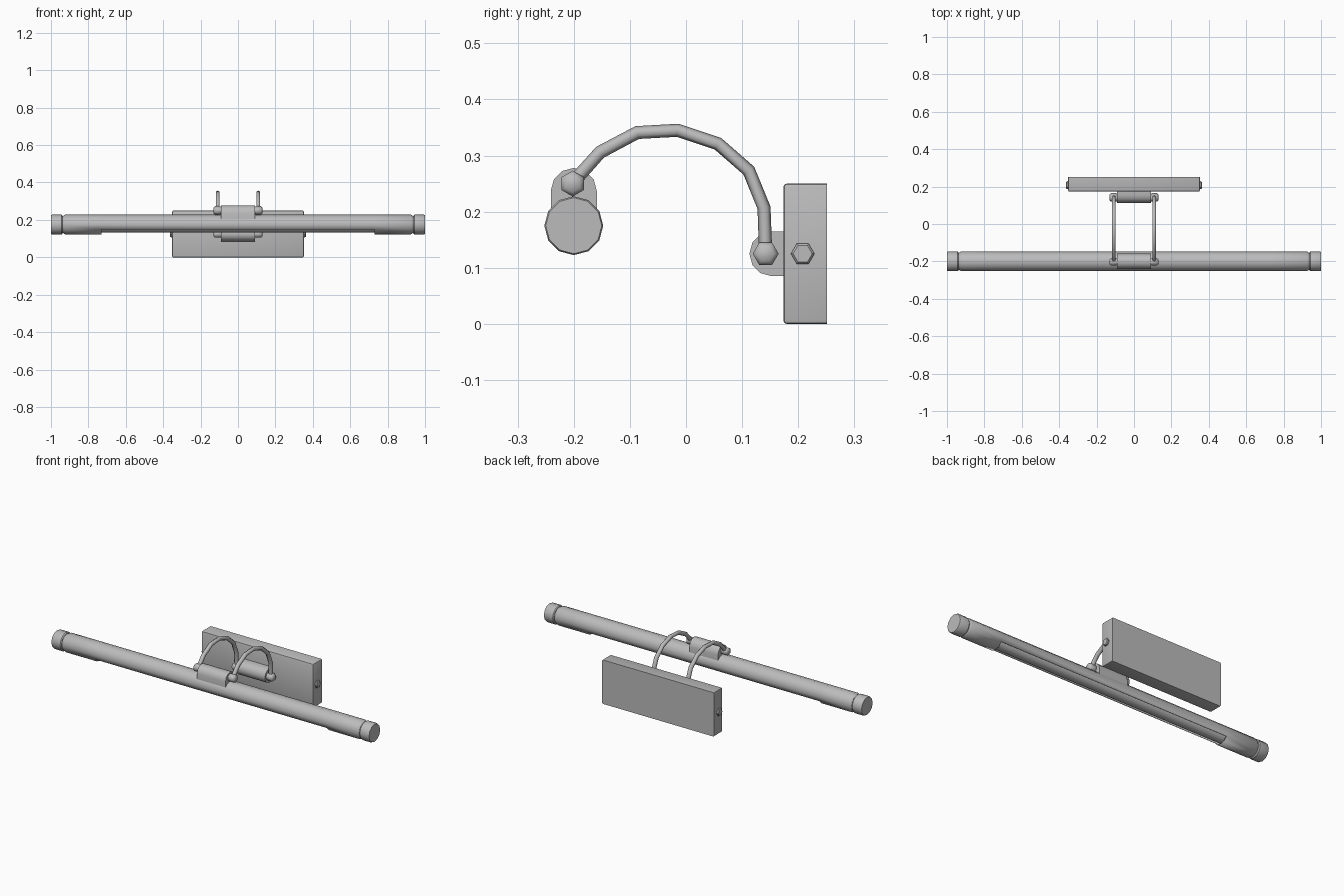
import bpy, bmesh, math
from mathutils import Vector

if "Cube" in bpy.data.objects:
    bpy.data.objects.remove(bpy.data.objects["Cube"])

metal = bpy.data.materials.new("brushed_grey")
metal.diffuse_color = (0.5, 0.5, 0.5, 1)
metal.use_nodes = True
metal.node_tree.nodes["Principled BSDF"].inputs["Base Color"].default_value = metal.diffuse_color


def finish(bm, name, angle=40):
    bmesh.ops.recalc_face_normals(bm, faces=bm.faces[:])
    me = bpy.data.meshes.new(name)
    bm.to_mesh(me)
    bm.free()
    ob = bpy.data.objects.new(name, me)
    bpy.context.collection.objects.link(ob)
    me.materials.append(metal)
    bpy.ops.object.select_all(action='DESELECT')
    ob.select_set(True)
    bpy.context.view_layer.objects.active = ob
    bpy.ops.object.shade_smooth_by_angle(angle=math.radians(angle))
    return ob


def loft(bm, rings):
    """Skin equal-sized rings of points and close both ends."""
    vs = [[bm.verts.new(p) for p in r] for r in rings]
    n = len(vs[0])
    for a, b in zip(vs, vs[1:]):
        for i in range(n):
            j = (i + 1) % n
            bm.faces.new((a[i], a[j], b[j], b[i]))
    bm.faces.new(vs[0])
    bm.faces.new(vs[-1])


def lathe(name, prof, cy, cz, n=12, phase=0.0, slot=None, angle=40):
    """Turned part along x; prof is a list of (x, radius)."""
    bm = bmesh.new()
    loft(bm, [[(x, cy + r * math.cos(phase + math.tau * i / n),
                cz + r * math.sin(phase + math.tau * i / n)) for i in range(n)]
              for x, r in prof])
    if slot:
        half, z = slot
        cut = [f for f in bm.faces if abs(f.calc_center_median().x) < half
               and f.calc_center_median().z < z]
        bmesh.ops.recalc_face_normals(bm, faces=bm.faces[:])
        bmesh.ops.delete(bm, geom=cut, context='FACES')
    return finish(bm, name, angle)


def prism(name, outline, x):
    """Outline in (y, z) extruded from -x to x."""
    bm = bmesh.new()
    loft(bm, [[(s * x, y, z) for y, z in outline] for s in (-1, 1)])
    return finish(bm, name)


# wall plate, rounded everywhere except around the back
bm = bmesh.new()
bmesh.ops.create_cube(bm, size=1)
for v in bm.verts:
    v.co = Vector((v.co.x * 0.704, 0.2125 + v.co.y * 0.078, 0.125 + v.co.z * 0.25))
edges = [e for e in bm.edges if min(v.co.y for v in e.verts) < 0.2]
bmesh.ops.bevel(bm, geom=edges, offset=0.006, segments=2, profile=0.5, affect='EDGES')
finish(bm, "wall_plate")

# lamp tube with a slot below and the bulb inside
TY, TZ, R = -0.2, 0.175, 0.0525
tube = lathe("lamp_tube", [(-0.935, 0.046), (-0.925, R), (-0.73, R),
                           (0.73, R), (0.925, R), (0.935, 0.046)],
             TY, TZ, slot=(0.7, 0.145))
sol = tube.modifiers.new("wall", 'SOLIDIFY')
sol.thickness = 0.005
sol.offset = -1
lathe("bulb", [(-0.74, 0.033), (0.74, 0.033)], TY, 0.166)

# hub on the plate and saddle on the tube
arc = [math.pi * i / 6 for i in range(7)]
prism("plate_hub", [(0.153 - 0.04 * math.sin(a), 0.125 + 0.04 * math.cos(a)) for a in arc]
      + [(0.18, 0.085), (0.18, 0.165)], 0.09)
prism("tube_saddle", [(TY + 0.041 * math.cos(a), 0.237 + 0.041 * math.sin(a)) for a in arc]
      + [(TY - 0.041, 0.195), (TY + 0.041, 0.195)], 0.09)

# arm centre line in (y, z)
path = [(0.142, 0.125), (0.139, 0.207), (0.112, 0.273), (0.057, 0.321), (-0.015, 0.345),
        (-0.087, 0.341), (-0.153, 0.306), (-0.188, 0.267), (-0.202, 0.25)]

for s, side in ((-1, "left"), (1, "right")):
    # tube end cap and its neck
    lathe("end_cap_" + side, [(s * 0.938, 0.048), (s * 0.943, R), (s * 0.995, R),
                              (s * 1.0, 0.050)], TY, TZ)
    lathe("cap_neck_" + side, [(s * 0.92, 0.045), (s * 0.945, 0.045)], TY, TZ)
    # pivot knobs
    for name, (y, z), ph in (("rear", path[0], 0), ("front", path[-1], math.pi / 6)):
        lathe(name + "_knob_" + side, [(s * 0.085, 0.019), (s * 0.098, 0.023),
                                       (s * 0.122, 0.023), (s * 0.130, 0.015)],
              y, z, 6, ph, angle=65)
    # plate side screw
    lathe("plate_screw_" + side, [(s * 0.345, 0.021), (s * 0.359, 0.021),
                                  (s * 0.363, 0.017)], 0.208, 0.125, 6, angle=30)
    # curved arm, six-sided section
    pts = [Vector((s * 0.108, y, z)) for y, z in path]
    rings = []
    for i, p in enumerate(pts):
        t = (pts[min(i + 1, len(pts) - 1)] - pts[max(i - 1, 0)]).normalized()
        side_dir = Vector((1, 0, 0))
        up = side_dir.cross(t)
        rings.append([p + 0.0118 * (up * math.cos(math.tau * k / 6)
                                    + side_dir * math.sin(math.tau * k / 6)) for k in range(6)])
    bm = bmesh.new()
    loft(bm, rings)
    finish(bm, "arm_" + side, 65)
